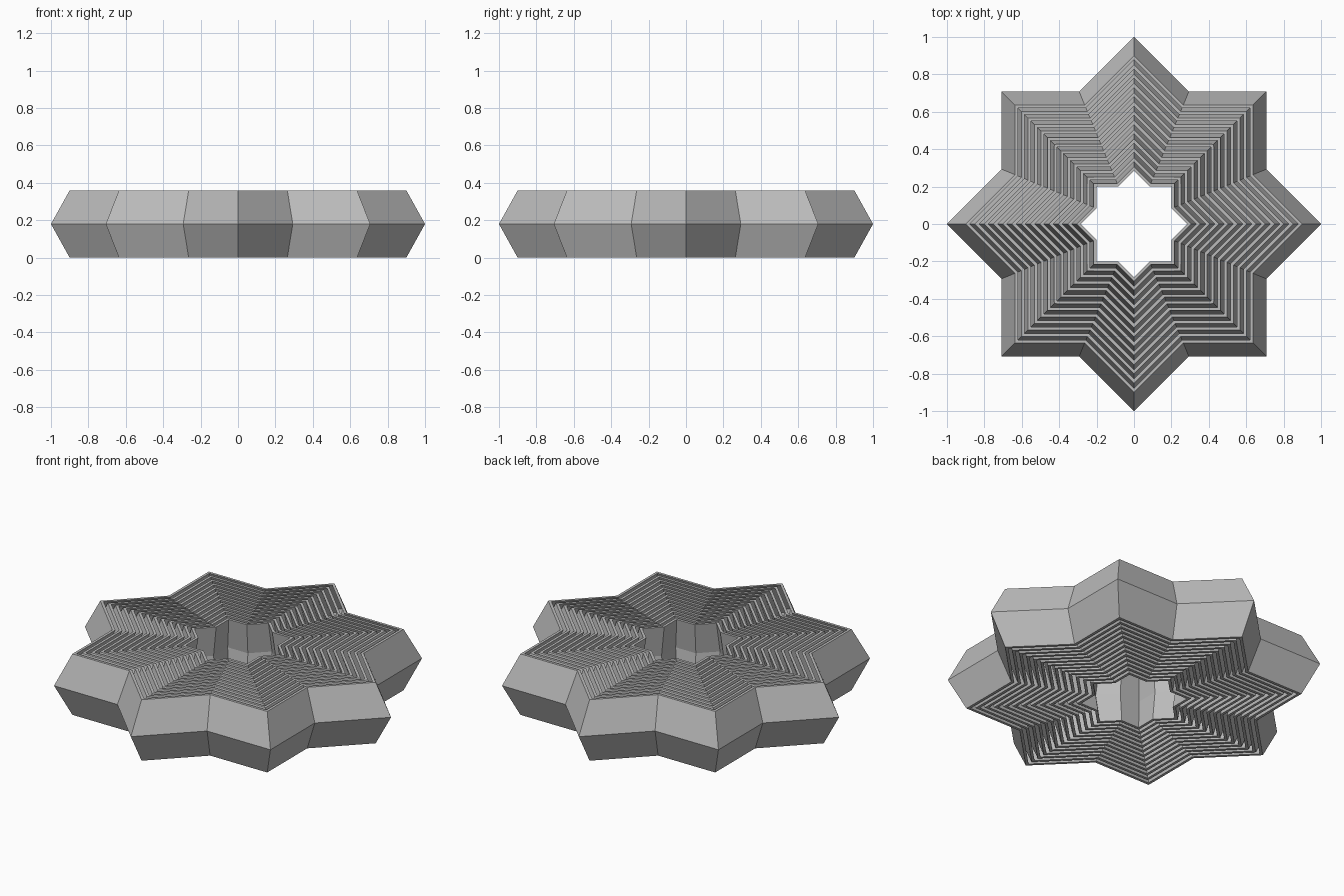
import bpy, bmesh, math

if "Cube" in bpy.data.objects:
    bpy.data.objects.remove(bpy.data.objects["Cube"])

RINGS, STEP, H, WALL = 13, 0.055, 0.36, 0.022
INNER = 0.7654  # notch radius of two overlapping squares

mat = bpy.data.materials.new("stone grey")
mat.diffuse_color = (0.5, 0.5, 0.5, 1)
mat.use_nodes = True
mat.node_tree.nodes["Principled BSDF"].inputs["Base Color"].default_value = mat.diffuse_color


def star(bm, r, z):
    # sixteen-vertex outline of an eight-pointed star
    return [bm.verts.new((r * k * math.cos(a), r * k * math.sin(a), z))
            for i in range(16)
            for a, k in [(i * math.pi / 8, INNER if i % 2 else 1)]]


def star_ring(name, r):
    # chevron wall: closed profile swept round the star
    bm = bmesh.new()
    t = 0.9 * r
    profile = [(t, 0), (r, H / 2), (t, H),
               (t - WALL, H), (r - WALL, H / 2), (t - WALL, 0)]
    loops = [star(bm, q, z) for q, z in profile]
    for a, b in zip(loops, loops[1:] + loops[:1]):
        for i in range(16):
            j = (i + 1) % 16
            bm.faces.new((a[i], a[j], b[j], b[i]))
    bmesh.ops.recalc_face_normals(bm, faces=bm.faces)
    me = bpy.data.meshes.new(name)
    bm.to_mesh(me)
    bm.free()
    me.materials.append(mat)
    bpy.context.collection.objects.link(bpy.data.objects.new(name, me))


# nested star rings
for n in range(RINGS):
    star_ring(f"star_ring_{n + 1}", 1 - n * STEP)
